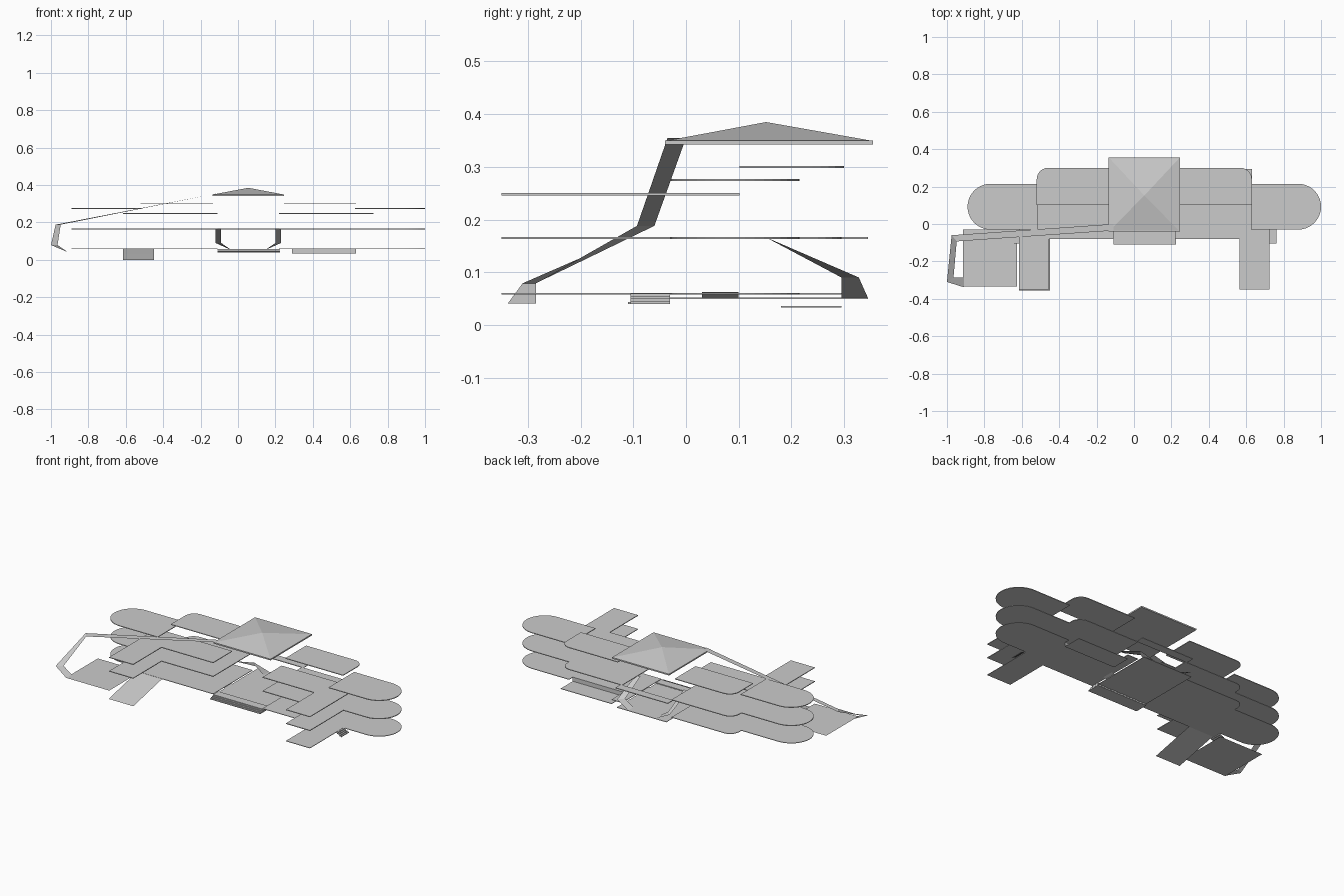
import bpy, bmesh
from math import sin, cos, pi

if "Cube" in bpy.data.objects:
    bpy.data.objects.remove(bpy.data.objects["Cube"])

CX = 0.055  # mirror line of the building


def arc(cx, cy, r, a0, a1, n):
    return [(cx + r * cos(a0 + (a1 - a0) * i / n), cy + r * sin(a0 + (a1 - a0) * i / n))
            for i in range(n + 1)]


def finish(bm, name):
    me = bpy.data.meshes.new(name)
    bm.to_mesh(me)
    bm.free()
    ob = bpy.data.objects.new(name, me)
    bpy.context.collection.objects.link(ob)
    return ob


def slab(name, pts, top, thick=0.004):
    """Flat plate from a plan outline."""
    bm = bmesh.new()
    f = bm.faces.new([bm.verts.new((x, y, top)) for x, y in pts])
    ext = bmesh.ops.extrude_face_region(bm, geom=[f], use_keep_orig=True)
    vs = [g for g in ext["geom"] if isinstance(g, bmesh.types.BMVert)]
    bmesh.ops.translate(bm, vec=(0, 0, -thick), verts=vs)
    bmesh.ops.recalc_face_normals(bm, faces=bm.faces)
    return finish(bm, name)


def side(pts, s):
    """Place half-plan points right (s=1) or left (s=-1) of the mirror line."""
    return [(CX + s * u, y) for u, y in pts]


def ribbon(name, pairs):
    """Strip of quads through pairs of edge points."""
    bm = bmesh.new()
    rows = [[bm.verts.new(p) for p in pr] for pr in pairs]
    for a, b in zip(rows, rows[1:]):
        bm.faces.new((a[0], a[1], b[1], b[0]))
    bm.normal_update()
    if sum(f.normal.z for f in bm.faces) < 0:
        bmesh.ops.reverse_faces(bm, faces=bm.faces)
    return finish(bm, name)


def rect(x0, x1, y0, y1):
    return [(x0, y0), (x1, y0), (x1, y1), (x0, y1)]


BACK_CORNER = arc(0.515, 0.235, 0.06, pi / 2, 0, 6)
WING_END = arc(0.8225, 0.0925, 0.1225, pi / 2, -pi / 2, 20)
LEG = [(0.67, -0.35), (0.51, -0.35), (0.51, -0.08)]
NO_LEG = [(0.67, -0.08)]
DOCK = [(0.235, 0.295), (0.235, 0.18), (0.575, 0.18), (0.575, 0.215)]


def half_floor(back, front):
    return back + WING_END + [(0.67, -0.03)] + front + [(0.165, -0.08)]


# ground floor halves: loading dock on the right, ramp instead of a leg on the left
rounded = BACK_CORNER + [(0.575, 0.215)]
slab("ground_floor_right", side(half_floor([(0.165, 0.295)] + DOCK, LEG), 1), 0.061, 0.003)
slab("ground_floor_left", side(half_floor([(0.165, 0.295)] + rounded, NO_LEG), -1), 0.061, 0.003)
slab("sunken_hall_floor", rect(CX - 0.165, CX + 0.165, -0.03, 0.345), 0.052, 0.003)

# upper floor: one U-shaped plate around the open hall
half = [(0.175, 0.345), (0.175, 0.295)] + half_floor(rounded, LEG) + [(0.165, 0.295)]
slab("upper_floor", side(half, 1) + side(half, -1)[::-1], 0.167)

for s, tag in ((1, "right"), (-1, "left")):
    # stepped roofs
    slab("front_roof_" + tag,
         side([(0.165, 0.102), (0.67, 0.102)] + LEG + [(0.165, -0.08)], s), 0.25)
    slab("wing_roof_" + tag, side([(0.57, 0.215)] + WING_END + [(0.57, -0.03)], s), 0.277)
    corner = arc(0.515, 0.24, 0.06, pi / 2, 0, 6)
    slab("back_roof_" + tag,
         side([(0.19, 0.3)] + corner + [(0.575, 0.102), (0.19, 0.102)], s), 0.302)

    # short ramps between hall and ground floor
    ribbon("hall_ramp_" + tag,
           [[(CX + s * u, y, z) for y in (0.03, 0.10)] for u, z in ((0.162, 0.051), (0.195, 0.062))])

    # hall staircase: lower flight along the back wall, upper flight to the front
    X = lambda u: CX + s * u
    ribbon("hall_stair_" + tag, [
        [(X(0.09), 0.295, 0.052), (X(0.09), 0.345, 0.052)],
        [(X(0.145), 0.295, 0.09), (X(0.175), 0.328, 0.09)],
        [(X(0.145), 0.15, 0.167), (X(0.175), 0.15, 0.167)]])

    # outside side steps
    rows = []
    for i in range(4):
        u, z = 0.67 + 0.009 * i, 0.06 - 0.005 * i
        for uu, zz in ((u, z), (u + 0.009, z), (u + 0.009, z - 0.005)):
            rows.append([(X(uu), -0.105, zz), (X(uu), -0.03, zz)])
    ribbon("side_steps_" + tag, rows)

# entrance steps
for i in range(4):
    slab("entrance_step_%d" % (i + 1),
         rect(CX - 0.165, CX + 0.17, -0.08 - 0.01 * i, -0.03), 0.057 - 0.0045 * i, 0.004)

# loading dock
slab("dock_floor", rect(0.29, 0.63, 0.18, 0.295), 0.036, 0.003)
ribbon("dock_wall", [[(0.29, 0.18, z), (0.63, 0.18, z)] for z in (0.035, 0.06)])

# front ramp and side terrace
ribbon("front_ramp", [[(-0.615, y, z), (-0.45, y, z)]
                      for y, z in ((-0.355, 0.0), (-0.22, 0.03), (-0.08, 0.06))])
ribbon("terrace", [[(x, -0.335, 0.04), (x, -0.03, 0.04)] for x in (-0.915, -0.625)])

# long walkway from the main roof down to the terrace
ribbon("walkway", [
    [(-0.11, 0.0, 0.355), (-0.11, -0.035, 0.355)],
    [(-0.975, -0.06, 0.188), (-0.948, -0.093, 0.188)],
    [(-1.0, -0.31, 0.079), (-0.965, -0.285, 0.079)],
    [(-0.91, -0.338, 0.041), (-0.91, -0.285, 0.041)]])

# main roof plate with pyramid
plan = rect(-0.135, 0.245, -0.04, 0.355)
slab("main_roof_plate", plan, 0.35, 0.008)
bm = bmesh.new()
base = [bm.verts.new((x, y, 0.35)) for x, y in rect(-0.13, 0.24, -0.035, 0.35)]
apex = bm.verts.new((CX, 0.152, 0.385))
for i in range(4):
    bm.faces.new((base[i], base[(i + 1) % 4], apex))
finish(bm, "pyramid_roof")
